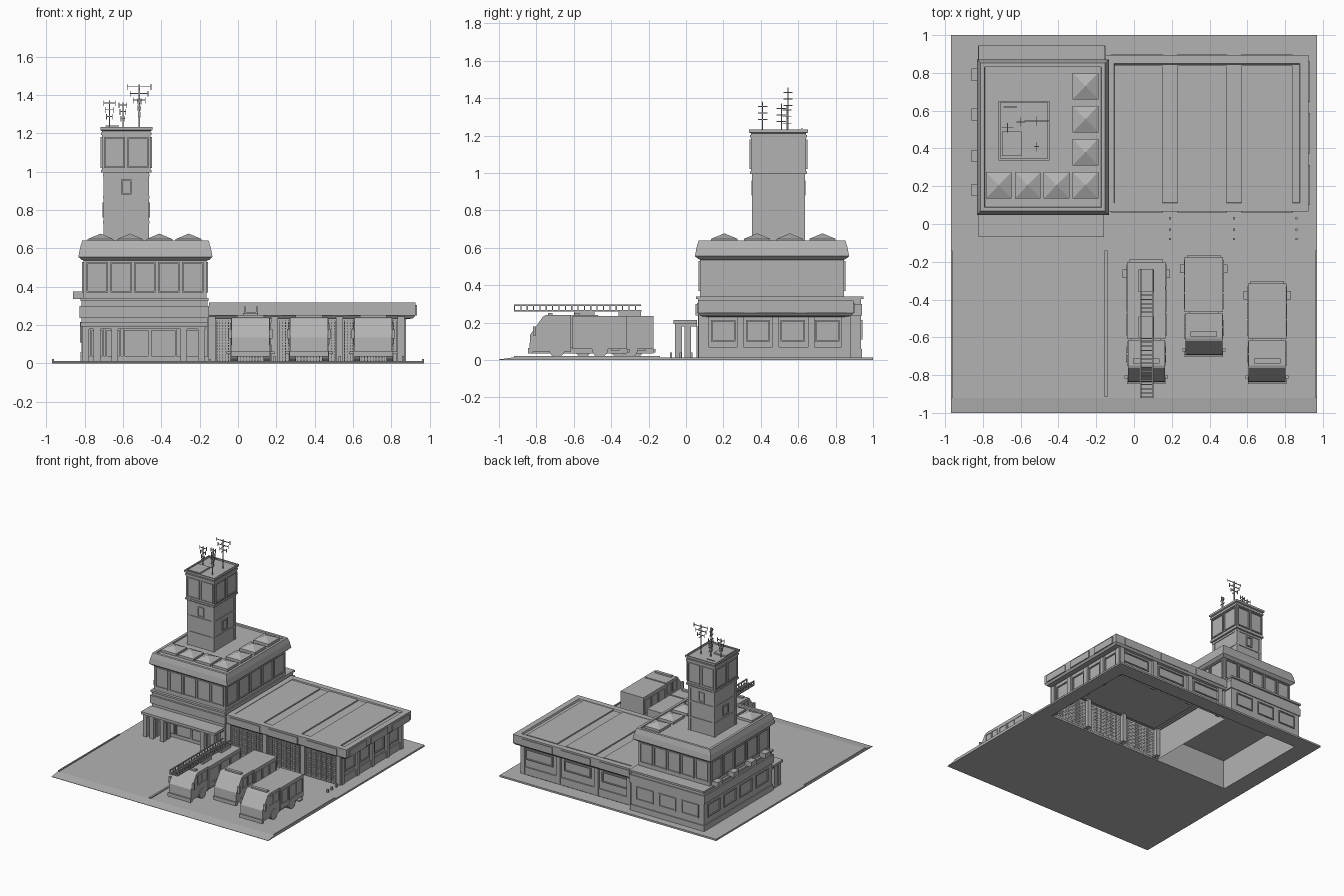
import bpy, bmesh, math
from mathutils import Vector

if "Cube" in bpy.data.objects:
    bpy.data.objects.remove(bpy.data.objects["Cube"])

grey = bpy.data.materials.new("plain grey")
grey.use_nodes = True
grey.diffuse_color = (0.45, 0.45, 0.45, 1)
grey.node_tree.nodes["Principled BSDF"].inputs["Base Color"].default_value = (0.45, 0.45, 0.45, 1)


def finish(name, bm):
    bmesh.ops.recalc_face_normals(bm, faces=bm.faces)
    me = bpy.data.meshes.new(name)
    bm.to_mesh(me)
    bm.free()
    me.materials.append(grey)
    ob = bpy.data.objects.new(name, me)
    bpy.context.scene.collection.objects.link(ob)
    return ob


def add_box(bm, x0, x1, y0, y1, z0, z1, open_bottom=False):
    r = bmesh.ops.create_cube(bm, size=1)
    for v in r["verts"]:
        v.co = Vector(((x0 + x1) / 2 + v.co.x * (x1 - x0), (y0 + y1) / 2 + v.co.y * (y1 - y0),
                       (z0 + z1) / 2 + v.co.z * (z1 - z0)))
    if open_bottom:
        low = [f for f in bm.faces if all(v in r["verts"] and v.co.z < z0 + 1e-5 for v in f.verts)]
        bmesh.ops.delete(bm, geom=low, context="FACES_ONLY")


def boxes(name, items, open_bottom=False):
    bm = bmesh.new()
    for b in items:
        add_box(bm, *b, open_bottom)
    return finish(name, bm)


def stack(name, x0, x1, y0, y1, levels):
    """Rectangular rings, each grown by an offset at a height, with a cap on top."""
    bm, prev = bmesh.new(), None
    for off, z in levels:
        ring = [bm.verts.new((x, y, z)) for x, y in ((x0 - off, y0 - off), (x1 + off, y0 - off),
                                                    (x1 + off, y1 + off), (x0 - off, y1 + off))]
        if prev:
            for i in range(4):
                bm.faces.new((prev[i], prev[(i + 1) % 4], ring[(i + 1) % 4], ring[i]))
        prev = ring
    bm.faces.new(prev)
    return finish(name, bm)


def prism(name, x0, x1, profile):
    """Side profile of (y, z) points pushed out along x."""
    bm = bmesh.new()
    f = bm.faces.new([bm.verts.new((x0, y, z)) for y, z in profile])
    r = bmesh.ops.extrude_face_region(bm, geom=[f])
    bmesh.ops.translate(bm, vec=(x1 - x0, 0, 0), verts=[v for v in r["geom"] if isinstance(v, bmesh.types.BMVert)])
    return finish(name, bm)


def wall_frames(name, axis, at, out, spans, z0, z1, t=0.008):
    """Window frames standing proud of a wall; axis is the wall normal."""
    items = []
    for a, b in spans:
        for p, q, lo, hi in ((a, b, z0, z0 + t), (a, b, z1 - t, z1), (a, a + t, z0, z1), (b - t, b, z0, z1)):
            d = sorted((at, at + out))
            items.append((*d, p, q, lo, hi) if axis == "x" else (p, q, *d, lo, hi))
    return boxes(name, items)


def split(a, b, n, gap):
    w = (b - a - gap * (n - 1)) / n
    return [(a + i * (w + gap), a + i * (w + gap) + w) for i in range(n)]


# Site slab, open under the buildings, with a sloped front lip
boxes("ground", [(-.97, .97, -.92, .07, 0, .014), (-.97, .97, .88, 1, 0, .014),
                 (-.97, -.82, .07, .88, 0, .014), (.86, .97, .07, .88, 0, .014)])
prism("ground_lip", -.97, .97, [(-1, 0), (-.92, 0), (-.92, .014), (-1, .003)])
boxes("kerbs", [(-.97, -.96, -.92, -.14, .01, .022), (.96, .97, -.92, -.14, .01, .022),
                (-.155, -.14, -.915, -.14, .01, .022)])

# Main building
boxes("main_lower_storey", [(-.815, -.16, .065, .935, 0, .33)], True)
boxes("main_base_plinth", [(-.822, -.155, .055, .06, .01, .04), (-.822, -.815, .06, .94, .01, .06),
                           (-.822, -.16, .935, .942, .01, .06)])
boxes("main_band", [(-.825, -.15, .05, .942, .237, .30)])
boxes("main_ledge", [(-.822, -.155, .053, .948, .325, .34)])
boxes("main_upper_storey", [(-.805, -.165, .075, .845, .33, .56)])
stack("main_roof", -.80, -.165, .08, .84,
      [(0, .535), (.015, .54), (.032, .555), (.024, .60), (.012, .64), (-.008, .64), (-.01, .628)])
for axis, at, out, a, b, tag in (("y", .075, -.008, -.79, -.18, "front"), ("y", .845, .008, -.79, -.18, "back"),
                                 ("x", -.805, -.008, .09, .83, "right"), ("x", -.165, .008, .09, .83, "left")):
    wall_frames("upper_windows_" + tag, axis, at, out, split(a, b, 5, .012), .37, .53)
wall_frames("lower_windows_back", "y", .935, .008, split(-.77, -.21, 3, .05), .11, .215)
wall_frames("lower_windows_right", "x", -.815, -.008, split(.12, .89, 4, .05), .11, .215)
wall_frames("entrance_frames", "y", .065, -.01, [(-.77, -.70), (-.69, -.61), (-.60, -.46), (-.46, -.32),
                                                (-.28, -.20)], .014, .18)

# Skylights along two roof edges
bm = bmesh.new()
spots = [(-.257, y) for y in (.205, .38, .555, .73)] + [(x, .205) for x in (-.716, -.563, -.41)]
for x, y in spots:
    add_box(bm, x - .068, x + .068, y - .07, y + .07, .62, .648)
    base = [bm.verts.new((x + sx * .068, y + sy * .07, .648)) for sx, sy in ((-1, -1), (1, -1), (1, 1), (-1, 1))]
    top = bm.verts.new((x, y, .677))
    for i in range(4):
        bm.faces.new((base[i], base[(i + 1) % 4], top))
finish("skylights", bm)

# Entrance canopy and posts
boxes("canopy", [(-.822, -.16, -.068, .06, .193, .213), (-.812, -.17, -.058, .06, .18, .193)])
boxes("canopy_posts", [(x, x + .034, y, y + .036, .01, .185)
                       for x in (-.812, -.752, -.66, -.30, -.208) for y in (-.058, -.008)])

# Wall units
boxes("wall_units", [(-.86, -.80, y - .032, y + .032, .335, .375) for y in (.79, .58, .36, .18)])

# Tower
tx0, tx1, ty0, ty1 = -.698, -.467, .357, .632
boxes("tower_shaft", [(tx0, tx1, ty0, ty1, .62, 1.0)])
boxes("tower_corners", [(x - .012, x + .012, y - .012, y + .012, .62, 1.0)
                        for x in (tx0 + .008, tx1 - .008) for y in (ty0 + .008, ty1 - .008)])
boxes("tower_rings", [(tx0 - .005, tx1 + .005, ty0 - .005, ty1 + .005, z, z + .012) for z in (.73, .86, .975)])
boxes("tower_cabin", [(tx0 - .01, tx1 + .01, ty0 - .01, ty1 + .01, .995, 1.215)])
boxes("tower_cabin_sills", [(tx0 - .015, tx1 + .015, ty0 - .015, ty1 + .015, z, z + .014) for z in (.995, 1.19)])
stack("tower_cap", tx0, tx1, ty0, ty1, [(.01, 1.212), (.02, 1.216), (.02, 1.232), (.01, 1.232), (.01, 1.22)])
for s, ax, ay in ((-1, tx0, ty0), (1, tx1, ty1)):
    wall_frames("cabin_windows_y", "y", ay + s * .01, s * .008, split(tx0, tx1, 2, .012), 1.02, 1.18)
    wall_frames("cabin_windows_x", "x", ax + s * .01, s * .008, split(ty0, ty1, 2, .012), 1.02, 1.18)
    wall_frames("shaft_windows_y", "y", ay, s * .008, [(-.61, -.555)], .88, .96)
    wall_frames("shaft_windows_x", "x", ax, s * .008, [(.46, .53)], .76, .84)
boxes("tower_hatch", [(-.70, -.595, .36, .49, 1.215, 1.232)])

# Aerials with cross bars
aerials = []
for x, y, top, arm in ((-.67, .51, 1.37, .03), (-.60, .54, 1.36, .02), (-.515, .545, 1.455, .062), (-.515, .41, 1.38, .01)):
    aerials.append((x - .003, x + .003, y - .003, y + .003, 1.215, top))
    for k, z in enumerate((top - .015, top - .05, top - .085)):
        a = arm * (1 - .25 * k)
        aerials.append((x - a, x + a, y - .002, y + .002, z, z + .005))
        aerials.append((x - .002, x + .002, y - .025, y + .025, z - .012, z - .007))
        for s in (-1, 1):
            aerials.append((x + s * a - .002, x + s * a + .002, y - .002, y + .002, z - .014, z + .016))
aerials.append((-.692, -.62, .618, .622, 1.235, 1.24))
boxes("aerials", aerials)

# Garage
boxes("garage_walls", [(-.16, .858, .09, .862, 0, .25)], True)
boxes("garage_plinth", [(.858, .868, .09, .87, .01, .07), (-.15, .868, .862, .872, .01, .07)])
stack("garage_roof", -.15, .925, .065, .895, [(-.05, .23), (-.012, .235), (0, .25), (0, .318), (-.045, .318), (-.05, .305)])
bays = [(-.12, .15), (.23, .49), (.57, .84)]
boxes("roof_panels", [(a, b, .105, .838, .30, .315) for a, b in bays])
boxes("fascia_panels", [(a, b, .058, .90, .25, .305) for a, b in bays] +
      [(.9, .933, a, b, .25, .305) for a, b in split(.10, .86, 3, .06)])
boxes("garage_pillars", [(x - .018, x + .018, .068, .12, .01, .245) for x in (-.135, .19, .53, .85)] +
      [(x - .018, x + .018, .84, .88, .01, .245) for x in (-.1, .19, .53, .85)] +
      [(.84, .876, y - .018, y + .018, .01, .245) for y in (.1, .29, .48, .67, .85)])
wall_frames("garage_windows_back", "y", .862, .009, [(a + .015, b - .005) for a, b in bays], .13, .215)
wall_frames("garage_windows_left", "x", .858, .009, split(.135, .82, 4, .055), .10, .215)

# Lattice roller doors
bm = bmesh.new()
for a, b in ((-.11, .165), (.215, .505), (.555, .825)):
    for i in range(14):
        z = .02 + i * .015
        add_box(bm, a, b, .084, .092, z, z + .006)
    for i in range(19):
        x = a + (b - a) * i / 18
        add_box(bm, x - .002, x + .002, .082, .092, .014, .225)
finish("garage_doors", bm)

# Bollards
boxes("bollards", [(x - .006, x + .006, y - .006, y + .006, .01, .04) for x in (.19, .53, .86) for y in (-.08, -.03, .03)])


def truck(tag, cx, front, back, height, axles):
    w, cab = .098, front + .23
    prism(tag + "_cab", cx - w, cx + w, [(front, .045), (front + .005, .135), (front + .075, height - .006),
                                         (front + .09, height), (cab - .006, height), (cab - .006, .045)])
    boxes(tag + "_body", [(cx - w - .004, cx + w + .004, cab, back, .06, height - .004),
                          (cx - w + .02, cx + w - .02, front + .02, back, .035, .07)])
    boxes(tag + "_trim", [(cx - w - .004, cx + w + .004, front - .008, front + .02, .035, .065),
                          (cx - w + .01, cx + w - .01, back, back + .012, .04, .06),
                          (cx - .07, cx + .07, front + .1, front + .125, height, height + .012)])
    # Mirrors, side windows, lockers and rear feet on both sides
    for s in (-1, 1):
        x = cx + s * w
        wall_frames(tag + "_cab_windows", "x", x, s * .004, [(front + .085, front + .145), (front + .155, cab - .015)],
                    .14, height - .02, .005)
        wall_frames(tag + "_lockers", "x", x + s * .004, s * .004, split(cab + .015, back - .015, 3, .01),
                    .1, height - .03, .005)
        m = sorted((x, x + s * .016))
        boxes(tag + "_mirror", [(*m, front + .02, front + .035, .13, .18)])
        f = sorted((x, x + s * .028))
        boxes(tag + "_rear_foot", [(*f, back - .085, back - .04, .05, .062)])
    bm = bmesh.new()
    for y in axles:
        for s in (-1, 1):
            r = bmesh.ops.create_cone(bm, cap_ends=True, segments=16, radius1=.042, radius2=.042, depth=.035)
            for v in r["verts"]:
                v.co = Vector((cx + s * (w - .012) + v.co.z, y + v.co.x, .056 + v.co.y))
    finish(tag + "_wheels", bm)


truck("ladder_truck", .065, -.838, -.20, .24, (-.69, -.36, -.27))
truck("middle_truck", .37, -.695, -.175, .24, (-.55, -.30))
truck("outer_truck", .705, -.838, -.315, .24, (-.69, -.46))

# Ladder on its turntable
boxes("turntable", [(.025, .105, -.36, -.24, .235, .262), (.025, .105, -.60, -.49, .235, .262)])
boxes("ladder_rails", [(x - .004, x + .004, -.92, -.24, z, z + .008) for x in (.035, .098) for z in (.258, .288)] +
      [(x - .003, x + .003, -.92 + i * .034, -.914 + i * .034, .26, .29) for x in (.035, .098) for i in range(20)])
boxes("ladder_rungs", [(.035, .098, -.92 + i * .0225, -.914 + i * .0225, .26, .268) for i in range(31)])
